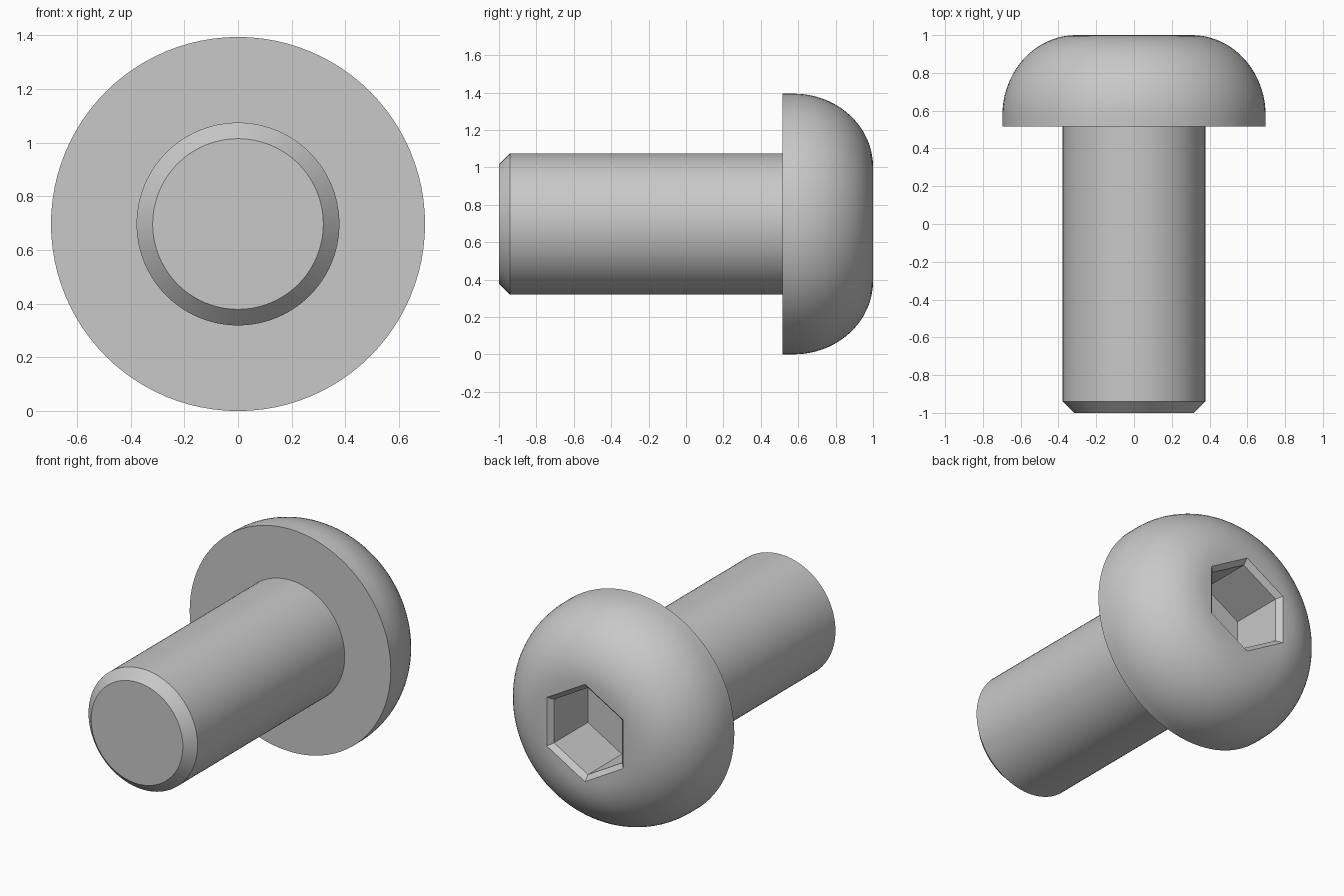
import bpy
import bmesh
from math import sin, cos, pi

SIDES = 96
AXIS_Z = 0.697

cube = bpy.data.objects.get("Cube")
if cube:
    bpy.data.objects.remove(cube, do_unlink=True)

steel = bpy.data.materials.new("plain_grey_steel")
steel.use_nodes = True
grey = (0.58, 0.58, 0.58, 1)
steel.diffuse_color = grey
steel.node_tree.nodes["Principled BSDF"].inputs["Base Color"].default_value = grey


def ring(bm, radius, y, hexagonal=False):
    """Ring of points around the y axis; hexagonal rings have corners at top and bottom."""
    verts = []
    for i in range(SIDES):
        a = 2 * pi * i / SIDES
        r = radius
        if hexagonal:
            r *= cos(pi / 6) / cos(a % (pi / 3) - pi / 6)
        verts.append(bm.verts.new((r * sin(a), y, AXIS_Z + r * cos(a))))
    return verts


def lathe(name, profile):
    """Closed solid from a list of (radius, y, hexagonal) rings, capped at both ends."""
    bm = bmesh.new()
    rings = [ring(bm, *step) for step in profile]
    for a, b in zip(rings, rings[1:]):
        for i in range(SIDES):
            j = (i + 1) % SIDES
            bm.faces.new((a[i], a[j], b[j], b[i]))
    bm.faces.new(rings[0])
    bm.faces.new(rings[-1])
    bmesh.ops.recalc_face_normals(bm, faces=bm.faces)
    mesh = bpy.data.meshes.new(name)
    bm.to_mesh(mesh)
    bm.free()
    mesh.materials.append(steel)
    obj = bpy.data.objects.new(name, mesh)
    bpy.context.collection.objects.link(obj)
    bpy.ops.object.select_all(action="DESELECT")
    obj.select_set(True)
    bpy.context.view_layer.objects.active = obj
    bpy.ops.object.shade_smooth_by_angle(angle=pi / 6)
    return obj


# Shank with a chamfered tip, seated into the head
lathe("shank", [(0.318, -1, False), (0.378, -0.94, False), (0.378, 0.53, False)])

# Head: flat underside, short straight rim, rounded dome
flat, rim, shoulder = 0.306, 0.697, 0.575
dome_steps = 20
head = [(rim, 0.517, False)]
for k in range(dome_steps + 1):
    t = pi / 2 * k / dome_steps
    head.append((flat + (rim - flat) * cos(t), shoulder + (1 - shoulder) * sin(t), False))

# Hexagonal drive socket with a chamfered mouth
head += [(0.305, 1, True), (0.272, 0.97, True), (0.272, 0.635, True)]
lathe("button_head", head)
